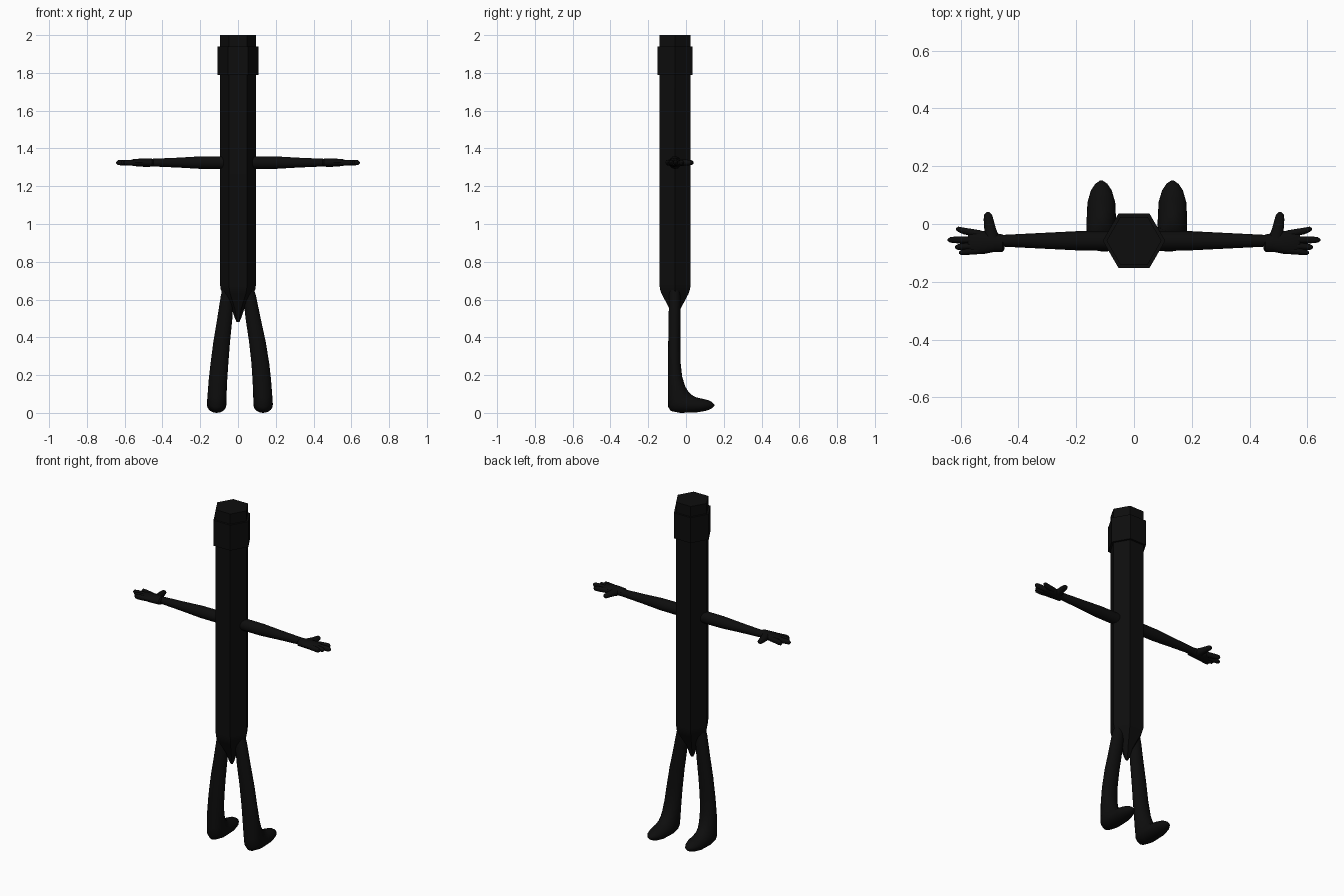
import bpy, bmesh, math
from mathutils import Vector

cube = bpy.data.objects.get("Cube")
if cube:
    bpy.data.objects.remove(cube)

black = bpy.data.materials.new("soft_black")
black.use_nodes = True
COLOUR = (0.004, 0.004, 0.004, 1)
black.diffuse_color = COLOUR
black.node_tree.nodes["Principled BSDF"].inputs["Base Color"].default_value = COLOUR

CY = -0.058      # depth of the body axis
ARM_Z = 1.325


def loft(name, rings, sides=16, smooth=35, phase=0.0):
    """Skin closed elliptical rings given as (centre, half axis u, half axis v)."""
    bm = bmesh.new()
    loops = []
    for c, u, v in rings:
        c, u, v = Vector(c), Vector(u), Vector(v)
        angles = [phase + 2 * math.pi * i / sides for i in range(sides)]
        loops.append([bm.verts.new(c + u * math.cos(a) + v * math.sin(a)) for a in angles])
    for a, b in zip(loops, loops[1:]):
        for i in range(sides):
            j = (i + 1) % sides
            bm.faces.new((a[i], a[j], b[j], b[i]))
    bm.faces.new(loops[0])
    bm.faces.new(loops[-1])
    bmesh.ops.recalc_face_normals(bm, faces=bm.faces)
    mesh = bpy.data.meshes.new(name)
    bm.to_mesh(mesh)
    bm.free()
    mesh.materials.append(black)
    ob = bpy.data.objects.new(name, mesh)
    bpy.context.collection.objects.link(ob)
    bpy.ops.object.select_all(action="DESELECT")
    ob.select_set(True)
    bpy.context.view_layer.objects.active = ob
    bpy.ops.object.shade_smooth_by_angle(angle=math.radians(smooth))
    return ob


def hex_column(name, profile):
    loft(name, [((0, CY, z), (r, 0, 0), (0, r, 0)) for r, z in profile], sides=6)


def limb(name, side, sections):
    """Limb running outwards along x: sections are (x, y, half depth, half height)."""
    loft(name, [((side * x, y, ARM_Z), (0, ry, 0), (0, 0, rz)) for x, y, ry, rz in sections])


# Hexagonal shaft with pointed end, band and top cap
hex_column("shaft", [(0.008, 0.482), (0.018, 0.505), (0.033, 0.55), (0.082, 0.63),
                     (0.092, 0.655), (0.095, 0.68), (0.095, 1.8)])
hex_column("band", [(0.108, 1.79), (0.108, 1.94)])
hex_column("top_cap", [(0.095, 1.93), (0.095, 2.0)])

for side, label in ((1, "left"), (-1, "right")):
    # Arm tapering to the wrist
    limb(label + "_arm", side, [(0.0, CY, 0.033, 0.034), (0.2, CY, 0.033, 0.033),
                                (0.32, CY, 0.027, 0.026), (0.46, CY, 0.02, 0.02)])
    # Palm with flared cuff
    limb(label + "_palm", side, [(0.448, -0.066, 0.022, 0.014), (0.455, -0.066, 0.03, 0.021),
                                 (0.48, -0.064, 0.032, 0.023), (0.52, -0.064, 0.04, 0.021),
                                 (0.555, -0.063, 0.042, 0.018), (0.575, -0.063, 0.036, 0.012)])
    # Fingers spreading from the palm
    for finger, y0, y1, tip in (("index", -0.035, -0.018, 0.616), ("middle", -0.055, -0.055, 0.645),
                                ("ring", -0.075, -0.08, 0.62), ("little", -0.09, -0.099, 0.606)):
        limb(f"{label}_{finger}_finger", side,
             [(0.53, y0, 0.013, 0.014), (tip - 0.025, (y0 + y1 * 2) / 3, 0.0115, 0.015),
              (tip - 0.008, y1, 0.009, 0.012), (tip, y1, 0.003, 0.004)])
    # Thumb pointing backwards
    loft(label + "_thumb", [((side * x, y, ARM_Z), (r, 0, 0), (0, 0, r * 0.85))
                            for x, y, r in ((0.49, -0.05, 0.026), (0.498, -0.015, 0.02),
                                            (0.503, 0.015, 0.017), (0.505, 0.032, 0.014),
                                            (0.505, 0.041, 0.005))])
    # Leg curving into the foot: heel-side point, instep-side point, x centre, half width
    sections = [((-0.085, 0.70), (-0.035, 0.70), 0.055, 0.025),
                ((-0.09, 0.62), (-0.03, 0.62), 0.069, 0.034),
                ((-0.092, 0.5), (-0.03, 0.5), 0.085, 0.04),
                ((-0.094, 0.38), (-0.03, 0.38), 0.104, 0.044),
                ((-0.095, 0.26), (-0.029, 0.27), 0.118, 0.047),
                ((-0.095, 0.16), (-0.02, 0.19), 0.126, 0.049),
                ((-0.095, 0.08), (-0.004, 0.14), 0.13, 0.05),
                ((-0.094, 0.03), (0.012, 0.113), 0.132, 0.051),
                ((-0.08, 0.01), (0.03, 0.095), 0.133, 0.051),
                ((-0.03, 0.0), (0.055, 0.082), 0.133, 0.051),
                ((0.06, 0.003), (0.09, 0.074), 0.133, 0.048),
                ((0.11, 0.012), (0.123, 0.066), 0.133, 0.036),
                ((0.138, 0.024), (0.14, 0.055), 0.133, 0.021),
                ((0.15, 0.037), (0.15, 0.043), 0.133, 0.005)]
    rings = []
    for a, b, x, half in sections:
        # Legs stand slightly towards the left lower down
        x = side * (x - 0.01) + 0.01 * min(1, max(0, (0.7 - a[1]) / 0.4))
        centre = (x, (a[0] + b[0]) / 2, (a[1] + b[1]) / 2)
        rings.append((centre, (half, 0, 0), (0, (b[0] - a[0]) / 2, (b[1] - a[1]) / 2)))
    loft(label + "_leg", rings, sides=20, smooth=60)
